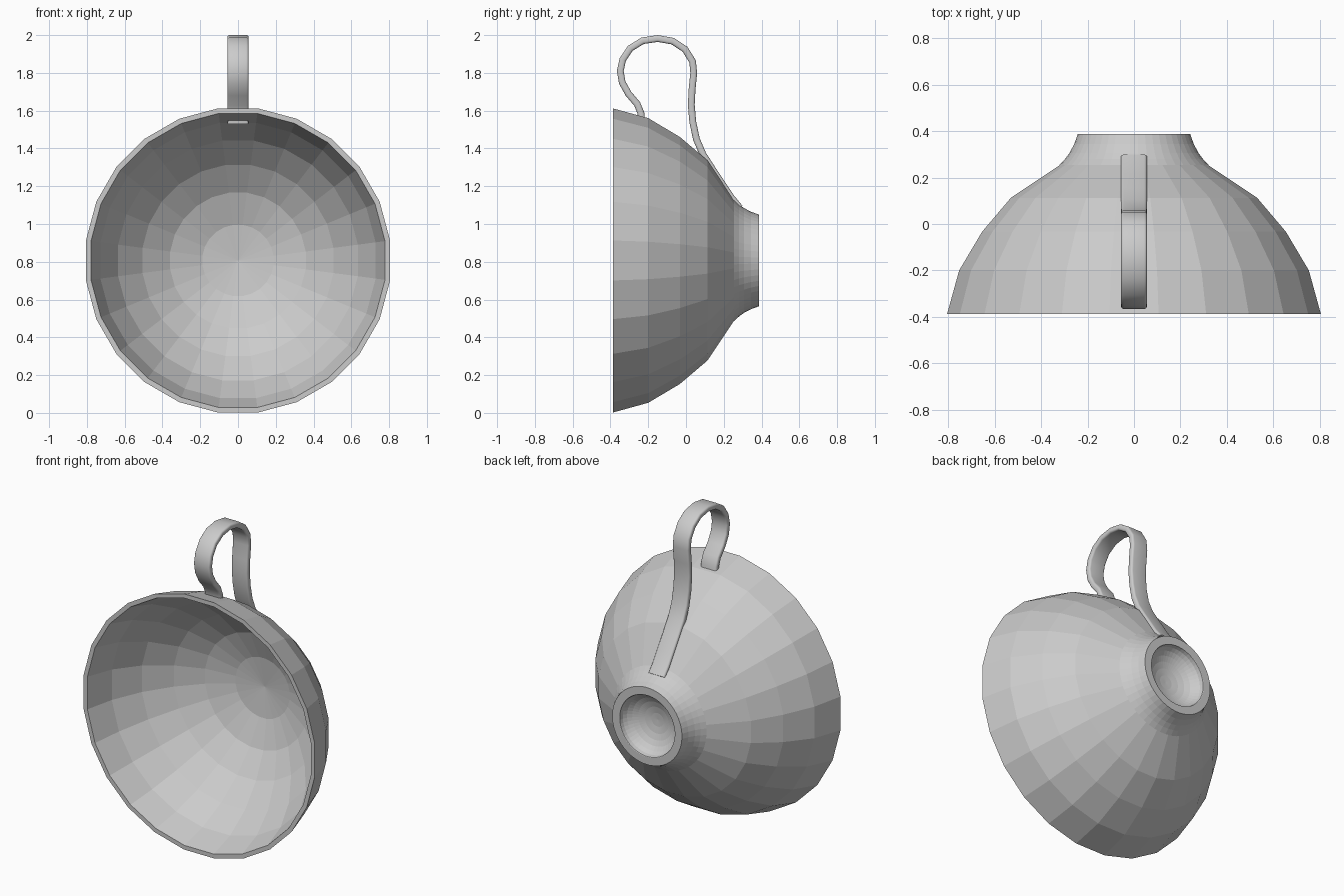
import bpy, bmesh
from math import pi, sin, cos
from mathutils import Vector

if "Cube" in bpy.data.objects:
    bpy.data.objects.remove(bpy.data.objects["Cube"])

CZ = 0.807  # height of the cup's horizontal axis


def finish(name, bm):
    bmesh.ops.remove_doubles(bm, verts=bm.verts, dist=1e-5)
    bmesh.ops.recalc_face_normals(bm, faces=bm.faces)
    me = bpy.data.meshes.new(name)
    bm.to_mesh(me)
    bm.free()
    ob = bpy.data.objects.new(name, me)
    bpy.context.collection.objects.link(ob)
    return ob


def lathe(name, profile, sides):
    """Revolve (radius, y) points about the y axis, flats at top and bottom."""
    bm = bmesh.new()
    rings = []
    for r, y in profile:
        if r == 0:
            rings.append([bm.verts.new((0, y, CZ))] * sides)
        else:
            rings.append([bm.verts.new((r * sin(a), y, CZ + r * cos(a)))
                          for a in (2 * pi * (i + 0.5) / sides for i in range(sides))])
    for a, b in zip(rings, rings[1:]):
        for i in range(sides):
            j = (i + 1) % sides
            bm.faces.new(list(dict.fromkeys((a[i], a[j], b[j], b[i]))))
    return finish(name, bm)


# Cup bowl: outer wall, rim and faceted inside
lathe("cup_bowl", [
    (0.320, 0.255), (0.535, 0.113), (0.660, -0.033), (0.760, -0.20), (0.812, -0.387),
    (0.785, -0.387), (0.735, -0.215), (0.640, -0.05), (0.510, 0.085), (0.362, 0.185),
    (0.190, 0.245), (0, 0.265)], 24)

# Flared foot with a hollow, dished underside
dish = [(0.192 * cos(t), 0.385 - 0.105 * sin(t)) for t in (pi / 2 * i / 7 for i in range(7))]
lathe("cup_foot", [(0.322, 0.255), (0.298, 0.28), (0.278, 0.307), (0.258, 0.345),
                   (0.243, 0.387), (0.195, 0.387)] + dish + [(0, 0.28)], 48)

# Looped handle: rounded strap swept along a (y, z) path
path = [(-0.235, 1.53), (-0.238, 1.585), (-0.258, 1.635), (-0.305, 1.69), (-0.338, 1.75),
        (-0.348, 1.81), (-0.335, 1.87), (-0.295, 1.93), (-0.23, 1.97), (-0.15, 1.982),
        (-0.07, 1.968), (-0.005, 1.925), (0.035, 1.86), (0.041, 1.80), (0.032, 1.71),
        (0.028, 1.63), (0.036, 1.54), (0.055, 1.45), (0.09, 1.368), (0.14, 1.29),
        (0.20, 1.20), (0.24, 1.14), (0.285, 1.085)]
W, T, B = 0.056, 0.018, 0.012  # half width, half thickness, edge rounding
section = []
for k, (sx, sy) in enumerate(((1, 1), (-1, 1), (-1, -1), (1, -1))):
    for s in range(4):
        a = pi / 2 * (k + s / 3)
        section.append((sx * (W - B) + B * cos(a), sy * (T - B) + B * sin(a)))
bm = bmesh.new()
pts = [Vector(p) for p in path]
rings = []
for i, p in enumerate(pts):
    d = (pts[min(i + 1, len(pts) - 1)] - pts[max(i - 1, 0)]).normalized()
    n = Vector((-d.y, d.x))
    rings.append([bm.verts.new((u, p.x + n.x * v, p.y + n.y * v)) for u, v in section])
for a, b in zip(rings, rings[1:]):
    for i in range(len(section)):
        j = (i + 1) % len(section)
        bm.faces.new((a[i], a[j], b[j], b[i]))
bm.faces.new(rings[0])
bm.faces.new(rings[-1])
handle = finish("handle", bm)
bpy.context.view_layer.objects.active = handle
handle.select_set(True)
bpy.ops.object.shade_smooth_by_angle(angle=pi / 4)
